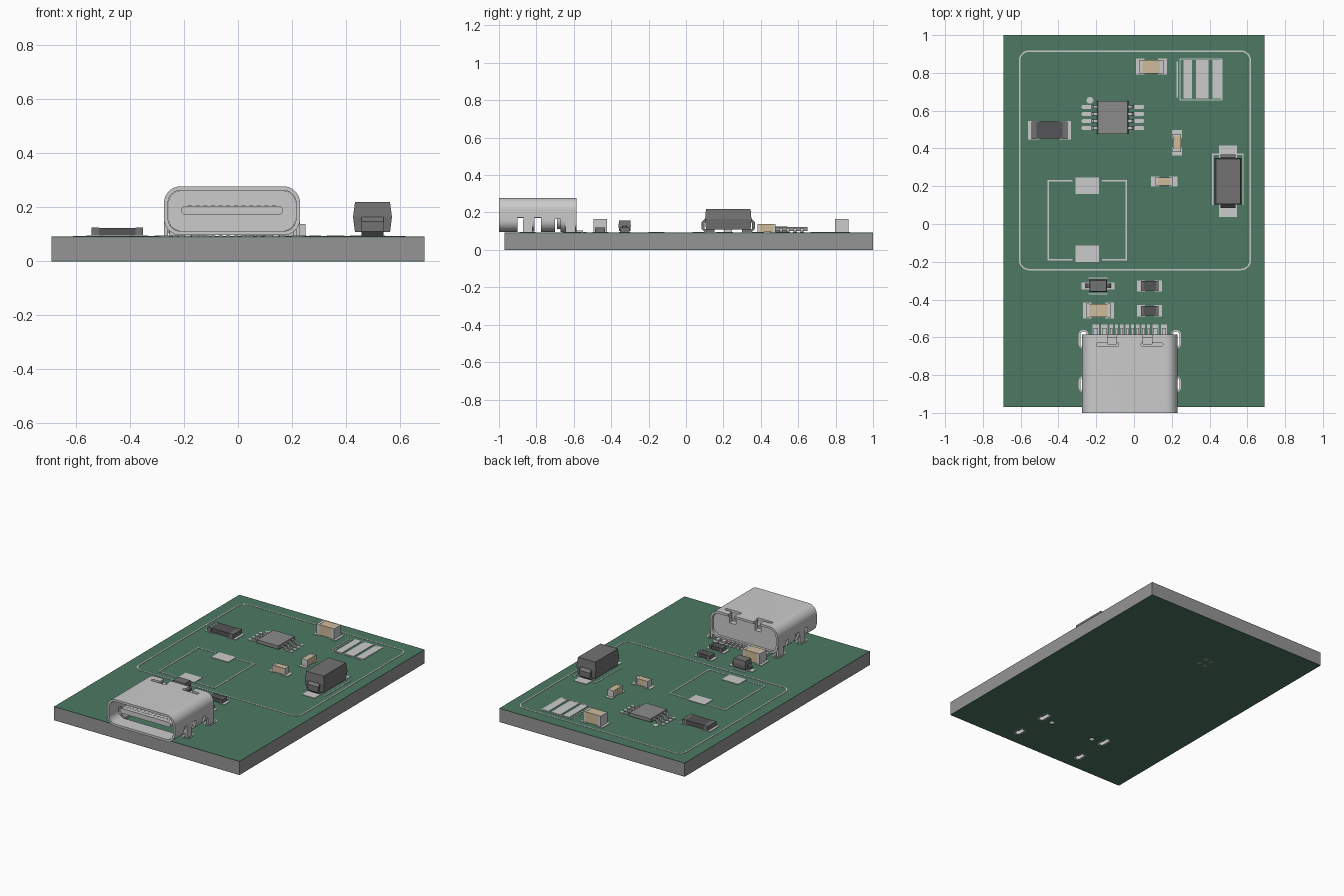
import bpy, bmesh, math

if "Cube" in bpy.data.objects:
    bpy.data.objects.remove(bpy.data.objects["Cube"])

TOP = 0.092
AXES = {'z': lambda u, v, w: (u, v, w), 'y': lambda u, v, w: (u, w, v), 'x': lambda u, v, w: (w, u, v)}


def mat(name, c):
    m = bpy.data.materials.new(name)
    m.diffuse_color = (*c, 1)
    m.use_nodes = True
    m.node_tree.nodes["Principled BSDF"].inputs["Base Color"].default_value = m.diffuse_color
    return m


GREEN = mat("solder_mask", (0.075, 0.19, 0.125))
DARK = mat("dark_ceramic", (0.09, 0.09, 0.095))
BLACK = mat("moulded_plastic", (0.17, 0.17, 0.17))
MID = mat("package_grey", (0.26, 0.26, 0.26))
EDGE = mat("board_fibre", (0.3, 0.3, 0.3))
TAN = mat("tan_ceramic", (0.62, 0.5, 0.33))


def prism(name, pts, a, b, axis='z', hole=None, m=None):
    """Extrude a profile from a to b along an axis, with an optional matching inner loop."""
    bm = bmesh.new()
    f = AXES[axis]
    n = len(pts)
    loops = [[bm.verts.new(f(u, v, w)) for u, v in p] for p in ([pts, hole] if hole else [pts]) for w in (a, b)]
    for k in range(0, len(loops), 2):
        for i in range(n):
            j = (i + 1) % n
            bm.faces.new((loops[k][i], loops[k][j], loops[k + 1][j], loops[k + 1][i]))
    for e in (0, 1):
        if hole:
            for i in range(n):
                j = (i + 1) % n
                bm.faces.new((loops[e][i], loops[e][j], loops[e + 2][j], loops[e + 2][i]))
        else:
            bm.faces.new(loops[e])
    bmesh.ops.recalc_face_normals(bm, faces=bm.faces)
    me = bpy.data.meshes.new(name)
    bm.to_mesh(me)
    bm.free()
    ob = bpy.data.objects.new(name, me)
    bpy.context.collection.objects.link(ob)
    if m:
        me.materials.append(m)
    return ob


def box(name, x0, x1, y0, y1, z0, z1, m=None):
    return prism(name, [(x0, y0), (x1, y0), (x1, y1), (x0, y1)], z0, z1, m=m)


def rr(cx, cy, w, h, r, n=6):
    """Rounded rectangle outline."""
    pts = []
    for q, (sx, sy) in enumerate([(1, 1), (-1, 1), (-1, -1), (1, -1)]):
        for i in range(n + 1):
            t = math.pi / 2 * (q + i / n)
            pts.append((cx + sx * (w / 2 - r) + r * math.cos(t), cy + sy * (h / 2 - r) + r * math.sin(t)))
    return pts


def cut(obs, cutters):
    for ob in obs:
        bpy.context.view_layer.objects.active = ob
        for c in cutters:
            md = ob.modifiers.new("cut", 'BOOLEAN')
            md.operation, md.solver, md.object = 'DIFFERENCE', 'EXACT', c
            bpy.ops.object.modifier_apply(modifier=md.name)
    for c in cutters:
        bpy.data.objects.remove(c)


def pad(name, x0, x1, y0, y1, h=0.003):
    return box(name, x0, x1, y0, y1, TOP - 0.001, TOP + h)


# Board: fibre core with mask layers, drilled for the connector
core = box("board_core", -0.69, 0.69, -0.97, 1.0, 0.003, TOP - 0.003, EDGE)
mask_b = box("mask_bottom", -0.69, 0.69, -0.97, 1.0, 0.0, 0.003, GREEN)
mask_t = box("mask_top", -0.69, 0.69, -0.97, 1.0, TOP - 0.003, TOP, GREEN)
CX = -0.022
drills = []
for s in (-1, 1):
    for y, h in ((-0.61, 0.10), (-0.848, 0.085)):
        x = CX + s * 0.245
        outer, inner = rr(x, y, 0.052, h, 0.0259), rr(x, y, 0.034, h - 0.018, 0.0169)
        drills.append(prism("drill", rr(x, y, 0.04, h - 0.012, 0.0199), -0.05, 0.2))
        prism("slot_plating", outer, TOP, TOP + 0.003, hole=inner)
        prism("slot_plating", outer, -0.001, 0.001, hole=inner)
        prism("slot_barrel", rr(x, y, 0.042, h - 0.01, 0.0209), 0.0, TOP, hole=inner)
    drills.append(prism("drill", rr(CX + s * 0.163, -0.635, 0.036, 0.036, 0.0179), -0.05, 0.2))
cut([core, mask_b, mask_t], drills)

# Thermal vias under the driver chip
for dx in (-0.022, 0.022):
    for dy in (-0.03, 0.03):
        prism("via_ring", rr(-0.113 + dx, 0.563 + dy, 0.022, 0.022, 0.0109, 3), -0.001, 0.001,
              hole=rr(-0.113 + dx, 0.563 + dy, 0.011, 0.011, 0.0054, 3))

# Printed outlines
prism("printed_frame", rr(0.005, 0.337, 1.23, 1.165, 0.055), TOP, TOP + 0.002,
      hole=rr(0.005, 0.337, 1.214, 1.149, 0.047))
for y in (0.23, -0.19):
    for x0, x1 in ((-0.459, -0.325), (-0.17, -0.036)):
        pad("inductor_outline", x0, x1, y - 0.004, y + 0.004, 0.002)
for x in (-0.455, -0.04):
    pad("inductor_outline", x - 0.004, x + 0.004, -0.19, 0.23, 0.002)
prism("led_outline", rr(0.355, 0.765, 0.228, 0.222, 0.004, 1), TOP, TOP + 0.002,
      hole=rr(0.355, 0.765, 0.216, 0.21, 0.003, 1))
pad("led_polarity_line", 0.226, 0.232, 0.67, 0.86, 0.002)
prism("pin_one_dot", rr(-0.233, 0.655, 0.036, 0.036, 0.0179), TOP, TOP + 0.002)

# Bare pads for the inductor and light
for y0, y1 in ((0.16, 0.245), (-0.2, -0.115)):
    pad("inductor_pad", -0.31, -0.185, y0, y1)
for x0, x1 in ((0.262, 0.308), (0.327, 0.395), (0.415, 0.465)):
    pad("led_pad", x0, x1, 0.665, 0.868)


def chip(name, x, y, length, w, h, reach, pw, m, vertical=False, em=None):
    """Two-terminal chip: body, end terminals, solder pads."""
    def b(n, u0, u1, half, z0, z1, mm=None):
        if vertical:
            return box(n, x - half, x + half, y + u0, y + u1, z0, z1, mm)
        return box(n, x + u0, x + u1, y - half, y + half, z0, z1, mm)
    e = length * 0.14
    z = TOP + 0.003
    b(name + "_body", -length / 2 + e, length / 2 - e, w / 2, z + 0.001, h, m)
    for s in (-1, 1):
        u = sorted((s * length / 2, s * (length / 2 - e)))
        b(name + "_terminal", *u, w / 2 + 0.001, z, h + 0.001, em)
        u = sorted((s * reach, s * (length / 2 - e * 1.6)))
        b(name + "_pad", *u, pw / 2, TOP - 0.001, z)


chip("output_capacitor", 0.092, 0.833, 0.13, 0.07, 0.165, 0.082, 0.085, TAN)
chip("input_capacitor", -0.188, -0.458, 0.13, 0.07, 0.165, 0.082, 0.085, TAN)
chip("small_capacitor_a", 0.227, 0.43, 0.095, 0.042, 0.138, 0.068, 0.052, TAN, True)
chip("small_capacitor_b", 0.16, 0.225, 0.095, 0.042, 0.138, 0.07, 0.052, TAN)
chip("sense_resistor", -0.447, 0.497, 0.19, 0.09, 0.124, 0.113, 0.097, DARK, em=BLACK)
for y in (-0.328, -0.46):
    chip("pull_down_resistor", 0.083, y, 0.092, 0.05, 0.12, 0.066, 0.06, DARK, em=BLACK)

# Driver chip with gull-wing leads
prism("driver_body", [(-0.195, 0.10), (-0.03, 0.10), (-0.034, 0.122), (-0.191, 0.122)], 0.476, 0.65, 'y', m=MID)
for i in range(4):
    y = 0.62 - i * 0.0373
    for s in (-1, 1):
        prof = [(0.07, 0.114), (0.102, 0.114), (0.112, 0.101), (0.14, 0.101),
                (0.14, 0.095), (0.108, 0.095), (0.099, 0.108), (0.07, 0.108)]
        prism("driver_lead", [(-0.112 + s * u, v) for u, v in prof], y - 0.007, y + 0.007, 'y')
        prism("driver_pad", rr(-0.112 + s * 0.137, y, 0.056, 0.02, 0.006, 2), TOP - 0.001, TOP + 0.003)

# Moulded diodes: tapered body, wrapped leads, pads
def diode(name, cx, cy, half_w, half_l, base, top, vertical, lead_w, tip, pad_r, pad_w):
    mid = (base + top) / 2
    ob = prism(name + "_body", [(-half_l, -half_w), (half_l, -half_w), (half_l, half_w), (-half_l, half_w)],
               base, mid, m=BLACK)
    bm = bmesh.new()
    bm.from_mesh(ob.data)
    cap = [f for f in bm.faces if f.normal.z > 0.9][0]
    new = bmesh.ops.extrude_face_region(bm, geom=[cap])['geom']
    bmesh.ops.delete(bm, geom=[cap], context='FACES_ONLY')
    for v in [g for g in new if isinstance(g, bmesh.types.BMVert)]:
        v.co.z = top
    for v in bm.verts:
        if abs(v.co.z - mid) > 1e-5:
            v.co.x *= 0.96
            v.co.y *= 0.9
    bm.to_mesh(ob.data)
    bm.free()
    parts = [ob]
    b, t = TOP + 0.003, 0.012 * (top - base) / 0.11 + 0.004
    for s in (-1, 1):
        prof = [(half_l * 0.9, mid), (tip - t, mid), (tip, mid - t), (tip, b + t), (tip - t, b), (half_l * 0.6, b),
                (half_l * 0.6, b + t), (tip - t, b + t), (tip - t, mid - t), (half_l * 0.9, mid - t)]
        parts.append(prism(name + "_lead", [(s * u, v) for u, v in prof], -lead_w, lead_w, 'y', m=BLACK))
        u0, u1 = sorted((s * pad_r, s * half_l * 0.6))
        parts.append(pad(name + "_pad", u0, u1, -pad_w, pad_w))
    for p in parts:
        p.location = (cx, cy, 0)
        if vertical:
            p.rotation_euler.z = math.pi / 2


diode("power_diode", 0.498, 0.226, 0.072, 0.124, 0.108, 0.22, True, 0.04, 0.142, 0.19, 0.047)
diode("clamp_diode", -0.19, -0.328, 0.033, 0.046, 0.1, 0.158, False, 0.012, 0.068, 0.087, 0.018)
for x in (0.417, 0.577):
    pad("diode_outline", x - 0.003, x + 0.003, 0.1, 0.37, 0.002)
pad("diode_outline", 0.414, 0.58, 0.366, 0.372, 0.002)
for y in (-0.285, -0.371):
    pad("clamp_outline", -0.24, -0.14, y - 0.003, y + 0.003, 0.002)

# Connector shell: rounded tube with spring slots, floor opening and rear notches
ZC = 0.1875
shell = prism("connector_shell", rr(CX, ZC, 0.504, 0.181, 0.062, 10), -1.0, -0.585, 'y',
              hole=rr(CX, ZC, 0.474, 0.151, 0.047, 10))
insert = prism("connector_insert", rr(CX, ZC, 0.472, 0.149, 0.046, 10), -0.69, -0.6, 'y')
cut([shell], [box("c", -0.4, 0.4, -0.9, -0.87, 0.05, 0.172), box("c", -0.4, 0.4, -0.81, -0.775, 0.05, 0.172),
              box("c", CX - 0.2, CX + 0.2, -0.88, -0.8, 0.05, 0.13),
              box("c", -0.4, 0.4, -0.7, -0.672, 0.05, 0.165)])
notches = []
for s in (-1, 1):
    notches.append(prism("c", rr(CX + s * 0.117, -0.638, 0.116, 0.022, 0.01, 4), 0.225, 0.35))
    xs = sorted((CX + s * 0.07, CX + s * 0.118))
    notches.append(box("c", *xs, -0.636, -0.55, 0.215, 0.35))
cut([shell, insert], notches)

# Tongue with contact strips, shell legs and solder tails
prism("connector_tongue", rr(CX, 0.189, 0.376, 0.033, 0.016, 5), -0.955, -0.68, 'y')
for i in range(12):
    x = CX + (i - 5.5) * 0.0283
    box("contact", x - 0.007, x + 0.007, -0.93, -0.7, 0.171, 0.207)
for s in (-1, 1):
    xs = sorted((CX + s * 0.238, CX + s * 0.252))
    for y0, y1 in ((-0.872, -0.822), (-0.645, -0.59)):
        box("shell_leg", *xs, y0, y1, 0.015, 0.16)
    prism("locating_peg", rr(CX + s * 0.163, -0.635, 0.028, 0.028, 0.0139), 0.03, 0.13)
    for o, w in ((0.25, 0.3), (0.75, 0.3), (1.25, 0.3), (1.75, 0.3), (2.4, 0.6), (3.2, 0.6)):
        x, w = CX + s * o * 0.0565, w * 0.0565 / 2
        pad("signal_pad", x - w, x + w, -0.6, -0.532)
        box("signal_tail", x - w * 0.7, x + w * 0.7, -0.61, -0.55, TOP + 0.003, TOP + 0.012)

# Smooth the rounded metal parts
bpy.ops.object.select_all(action='DESELECT')
for ob in bpy.data.objects:
    if ob.name.startswith(("connector", "locating", "slot_", "pin_one")):
        ob.select_set(True)
        bpy.context.view_layer.objects.active = ob
bpy.ops.object.shade_smooth_by_angle(angle=math.radians(30))
